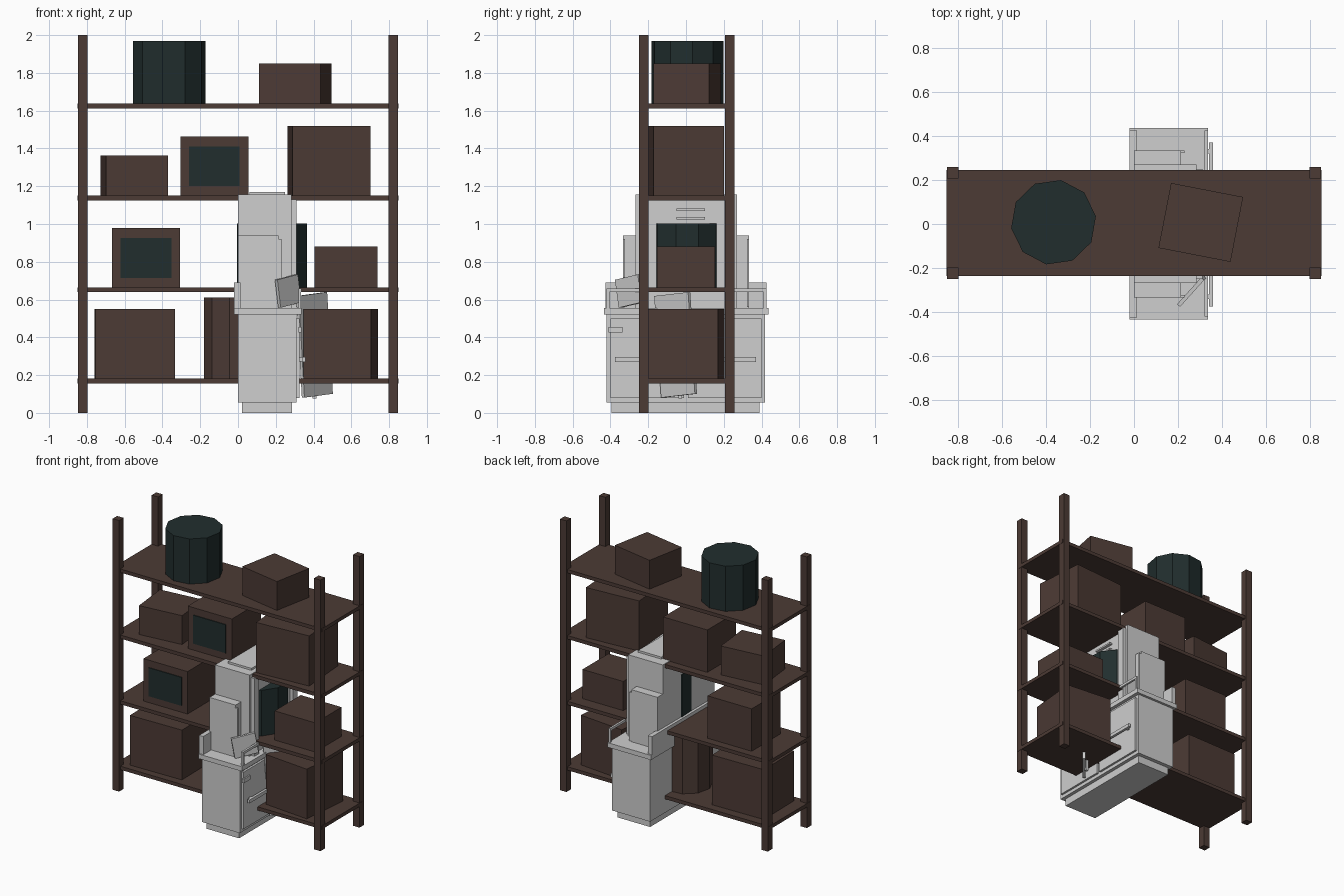
import bpy, bmesh, math
from mathutils import Matrix

if "Cube" in bpy.data.objects:
    bpy.data.objects.remove(bpy.data.objects["Cube"])


def material(name, rgb):
    m = bpy.data.materials.new(name)
    m.diffuse_color = (*rgb, 1)
    m.use_nodes = True
    m.node_tree.nodes["Principled BSDF"].inputs["Base Color"].default_value = m.diffuse_color
    return m


BROWN = material("brown", (0.072, 0.043, 0.035))
TEAL = material("dark teal", (0.015, 0.027, 0.027))
GREY = material("light grey", (0.62, 0.62, 0.62))


def finish(bm, name, mat, loc, rot):
    me = bpy.data.meshes.new(name)
    bm.to_mesh(me)
    bm.free()
    me.materials.append(mat)
    ob = bpy.data.objects.new(name, me)
    ob.location = loc
    ob.rotation_euler = [math.radians(a) for a in rot]
    bpy.context.collection.objects.link(ob)
    return ob


def block(name, mat, loc, size, rot=(0, 0, 0)):
    bm = bmesh.new()
    bmesh.ops.create_cube(bm, size=1, matrix=Matrix.Diagonal((*size, 1)))
    return finish(bm, name, mat, loc, rot)


def span(name, mat, x, y, z):
    """Box given by its limits on each axis."""
    lim = (x, y, z)
    return block(name, mat, [(a + b) / 2 for a, b in lim], [b - a for a, b in lim])


def drum(name, mat, x, y, z, radius, height, turn):
    bm = bmesh.new()
    bmesh.ops.create_cone(bm, cap_ends=True, segments=10, radius1=radius,
                          radius2=radius, depth=height)
    # first corner of the cone lies on the y axis
    return finish(bm, name, mat, (x, y, z + height / 2), (0, 0, turn))


def carton(name, x, y, z, w, d, h, turn=0):
    return block(name, BROWN, (x, y, z + h / 2), (w, d, h), (0, 0, turn))


# shelving rack
for sx in (-1, 1):
    for sy in (-1, 1):
        block("rack_post", BROWN, (sx * 0.822, 0.004 + sy * 0.2275, 1), (0.052, 0.052, 2))
S1, S2, S3, S4 = tops = (0.182, 0.665, 1.15, 1.637)
for top in tops:
    span("rack_shelf", BROWN, (-0.85, 0.85), (-0.235, 0.245), (top - 0.026, top))

# cartons
carton("top_carton", 0.303, 0.007, S4, 0.333, 0.30, 0.213, -11)
carton("small_carton", -0.55, 0.005, S3, 0.33, 0.29, 0.213, 6)
carton("large_carton", 0.482, 0.0, S3, 0.415, 0.375, 0.37, 4)
carton("right_carton", 0.572, 0.0, S2, 0.333, 0.305, 0.215)
carton("low_left_carton", -0.547, 0.0, S1, 0.42, 0.36, 0.367, 1)
carton("low_right_carton", 0.543, 0.0, S1, 0.36, 0.375, 0.367, -5.5)

# monitors with screen plates
for x, z in ((-0.125, S3), (-0.487, S2)):
    span("monitor_case", BROWN, (x - 0.18, x + 0.18), (-0.15, 0.187), (z, z + 0.313))
    span("monitor_screen", TEAL, (x - 0.134, x + 0.134), (-0.156, -0.149), (z + 0.05, z + 0.26))

# drums
drum("top_drum", TEAL, -0.365, 0.008, S4, 0.194, 0.333, 8 - 18)
drum("middle_drum", TEAL, 0.18, 0.0, S2, 0.192, 0.337, 2)
drum("low_drum", BROWN, -0.01, 0.0, S1, 0.172, 0.428, -12)

# cabinet body
span("cabinet_plinth", GREY, (0.02, 0.285), (-0.395, 0.39), (0, 0.058))
span("cabinet_body", GREY, (0, 0.31), (-0.422, 0.418), (0.055, 0.53))
span("cabinet_counter", GREY, (-0.02, 0.335), (-0.434, 0.436), (0.522, 0.556))
span("cabinet_door", GREY, (0.31, 0.325), (-0.40, -0.01), (0.08, 0.50))
span("cabinet_door", GREY, (0.31, 0.325), (0.01, 0.40), (0.08, 0.50))
span("door_handle", GREY, (0.34, 0.358), (-0.375, 0.37), (0.27, 0.295))
for y in (-0.33, 0.33):
    block("handle_bracket", GREY, (0.332, y, 0.282), (0.03, 0.02, 0.02))
span("door_latch", GREY, (0.32, 0.335), (-0.41, -0.335), (0.425, 0.455))

# counter walls and rail
span("counter_wall", GREY, (-0.02, 0.014), (-0.425, 0.425), (0.55, 0.69))
span("counter_rail", GREY, (0.32, 0.335), (-0.42, 0.425), (0.64, 0.658))
for y in (-0.412, 0.417):
    block("rail_post", GREY, (0.327, y, 0.6), (0.014, 0.016, 0.11))

# tall hood with side boxes, corner strips and cap
span("hood", GREY, (0, 0.283), (-0.268, 0.27), (0.55, 1.155))
span("hood_cap", GREY, (0.06, 0.25), (-0.2, 0.2), (1.15, 1.17))
for s in (-1, 1):
    block("hood_side_box", GREY, (0.107, s * 0.298, 0.745), (0.213, 0.07, 0.39))
    block("hood_strip", GREY, (0.295, s * 0.225, 0.84), (0.03, 0.05, 0.58))
    block("side_box_frame", GREY, (0.22, s * 0.328, 0.74), (0.02, 0.012, 0.36))
for z in (1.03, 1.075):
    span("hood_bar", GREY, (0.28, 0.305), (-0.05, 0.1), (z - 0.006, z + 0.006))

# loose tilted panels
block("tilted_board", GREY, (0.265, -0.30, 0.645), (0.165, 0.018, 0.15), (0, -10, 48))
block("leaning_panel", GREY, (0.405, -0.055, 0.36), (0.235, 0.018, 0.54), (0, -5, 50))
block("panel_foot", GREY, (0.405, -0.03, 0.12), (0.02, 0.02, 0.09))
